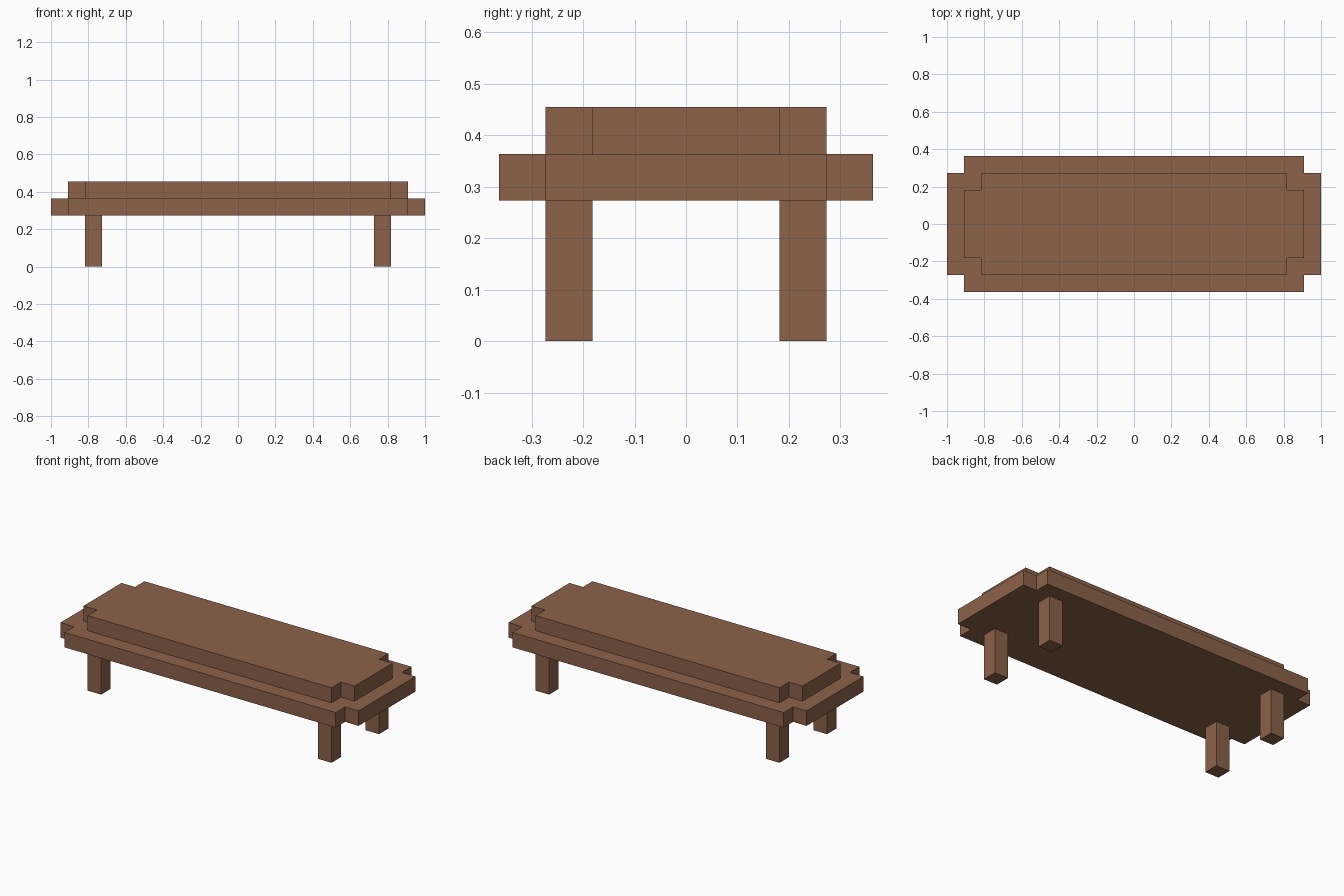
import bpy
import bmesh

cube = bpy.data.objects.get("Cube")
if cube:
    bpy.data.objects.remove(cube, do_unlink=True)

U = 1 / 11  # the bench is laid out on a block grid, 22 units long

# Single brown wood colour
wood = bpy.data.materials.new("brown wood")
wood.use_nodes = True
colour = (0.262, 0.122, 0.067, 1)
wood.diffuse_color = colour
bsdf = wood.node_tree.nodes["Principled BSDF"]
bsdf.inputs["Base Color"].default_value = colour
bsdf.inputs["Roughness"].default_value = 0.8


def prism(name, outline, z0, z1):
    """Extrude a counter-clockwise outline (grid units) from z0 to z1."""
    bm = bmesh.new()
    base = bm.faces.new([bm.verts.new((x * U, y * U, z0 * U)) for x, y in outline])
    top = bmesh.ops.extrude_face_region(bm, geom=[base], use_keep_orig=True)
    verts = [g for g in top["geom"] if isinstance(g, bmesh.types.BMVert)]
    bmesh.ops.translate(bm, verts=verts, vec=(0, 0, (z1 - z0) * U))
    bmesh.ops.recalc_face_normals(bm, faces=bm.faces[:])
    mesh = bpy.data.meshes.new(name)
    bm.to_mesh(mesh)
    bm.free()
    mesh.materials.append(wood)
    obj = bpy.data.objects.new(name, mesh)
    bpy.context.collection.objects.link(obj)
    return obj


def notched(hx, hy, n=1):
    """Rectangle outline with a square notch cut from every corner."""
    a, b = hx - n, hy - n
    return [(hx, -b), (hx, b), (a, b), (a, hy), (-a, hy), (-a, b),
            (-hx, b), (-hx, -b), (-a, -b), (-a, -hy), (a, -hy), (a, -b)]


# Stepped top: wide seat board with a smaller pad on it
prism("seat_board", notched(11, 4), 3, 4)
prism("seat_pad", notched(10, 3), 4, 5)

# Four square legs set in from the corners
for side, sx in (("left", 1), ("right", -1)):
    for end, sy in (("front", -1), ("back", 1)):
        x0, x1 = sorted((8 * sx, 9 * sx))
        y0, y1 = sorted((2 * sy, 3 * sy))
        prism(f"{end}_{side}_leg", [(x0, y0), (x1, y0), (x1, y1), (x0, y1)], 0, 3)
